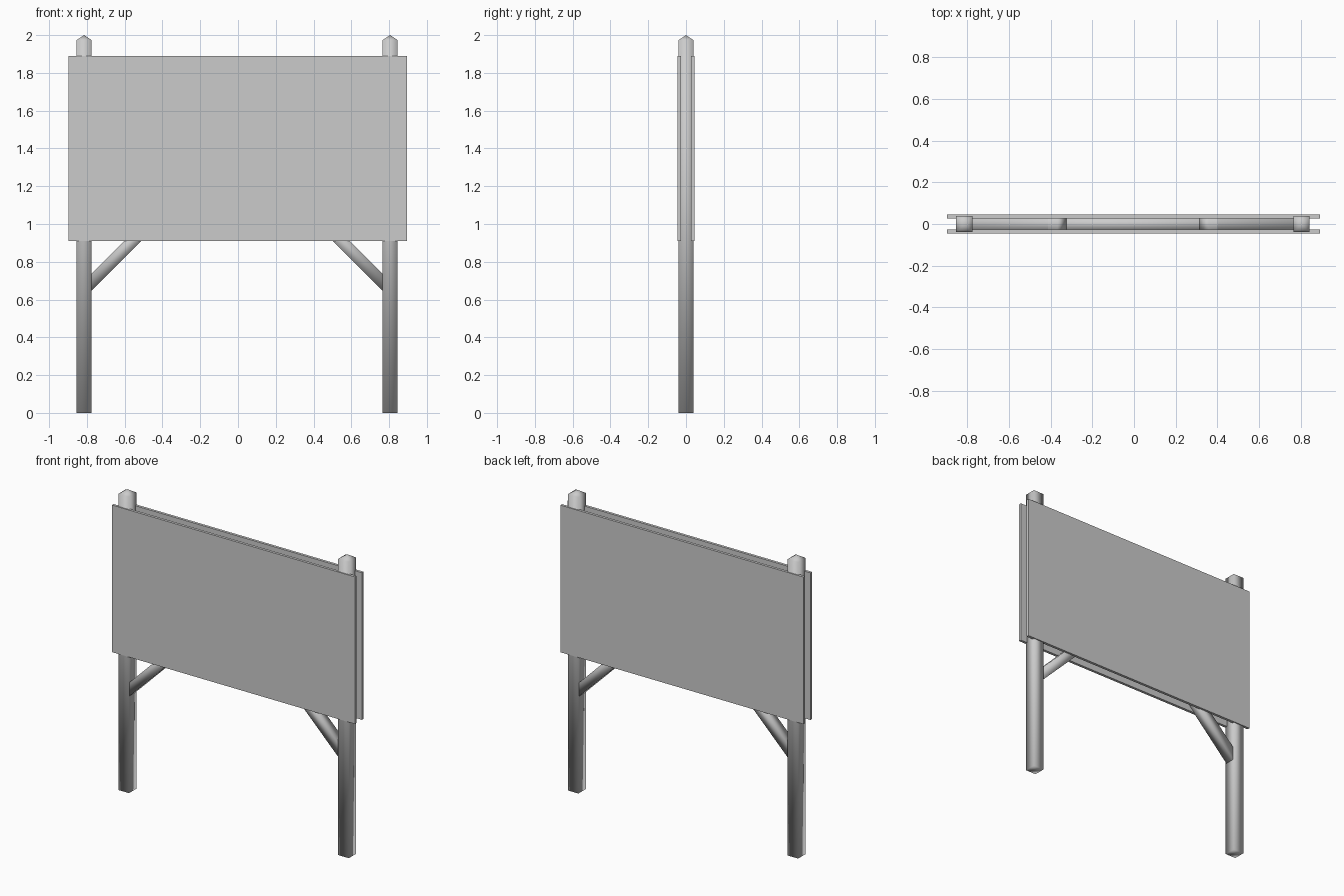
import bpy, bmesh
from math import radians
from mathutils import Matrix, Vector

if "Cube" in bpy.data.objects:
    bpy.data.objects.remove(bpy.data.objects["Cube"])

AXIS = -0.005   # mirror axis of the frame


def finish(name, bm, smooth):
    bmesh.ops.recalc_face_normals(bm, faces=bm.faces[:])
    me = bpy.data.meshes.new(name)
    bm.to_mesh(me)
    bm.free()
    for p in me.polygons:
        p.use_smooth = smooth
    ob = bpy.data.objects.new(name, me)
    bpy.context.collection.objects.link(ob)
    return ob


def box(name, centre, size, tilt=0.0, smooth=False):
    bm = bmesh.new()
    bmesh.ops.create_cube(bm, size=1.0)
    bmesh.ops.scale(bm, vec=size, verts=bm.verts)
    bmesh.ops.transform(bm, verts=bm.verts,
                        matrix=Matrix.Translation(centre) @ Matrix.Rotation(tilt, 4, 'Y'))
    return finish(name, bm, smooth)


def post(name, x):
    # square shaft with a low pyramid tip
    bm = bmesh.new()
    bmesh.ops.create_cube(bm, size=1.0)
    bmesh.ops.scale(bm, vec=(0.078, 0.078, 1.974), verts=bm.verts)
    bmesh.ops.translate(bm, vec=(x, 0, 0.987), verts=bm.verts)
    top = max(bm.faces, key=lambda f: f.calc_center_median().z)
    tip = bmesh.ops.poke(bm, faces=[top])['verts'][0]
    tip.co.z = 2.0
    return finish(name, bm, True)


for side, s in (("left", -1), ("right", 1)):
    post(f"{side}_post", AXIS + s * 0.81)
    # 45 degree brace running from the post up between the boards
    low, high = Vector((0.81, 0, 0.652)), Vector((0.341, 0, 1.121))
    mid = (low + high) / 2
    box(f"{side}_brace", (AXIS + s * mid.x, 0, mid.z),
        ((high - low).length, 0.064, 0.064), s * radians(45), True)

# crossbeam hidden between the boards
box("crossbeam", (AXIS, 0, 1.065), (1.62, 0.062, 0.07), 0, True)

# front and back boards
for name, s in (("front_board", -1), ("back_board", 1)):
    box(name, (-0.002, s * 0.0365, 1.4), (1.792, 0.018, 0.98))
